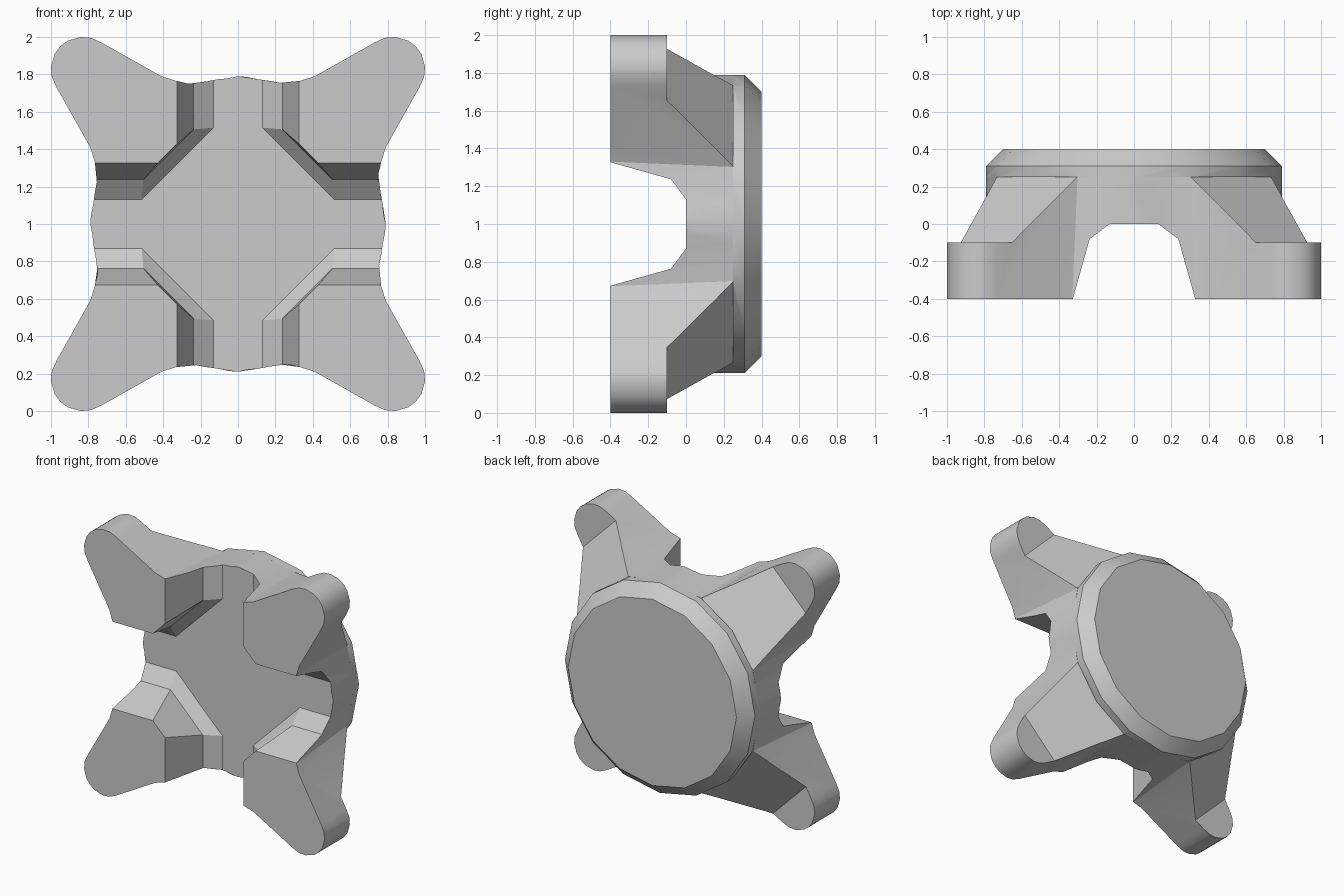
import bpy, bmesh
from math import sin, cos, pi, radians
from mathutils import Matrix

cube = bpy.data.objects.get("Cube")
if cube:
    bpy.data.objects.remove(cube, do_unlink=True)

MID = 1.0  # height of the hub axis

mat = bpy.data.materials.new("light_grey")
mat.use_nodes = True
GREY = (0.6, 0.6, 0.6, 1)
mat.diffuse_color = GREY
mat.node_tree.nodes["Principled BSDF"].inputs["Base Color"].default_value = GREY


def loft(name, rings):
    """Solid through rings, each given as (depth y, list of (x, z) points)."""
    bm = bmesh.new()
    loops = [[bm.verts.new((x, y, z + MID)) for x, z in pts] for y, pts in rings]
    for a, b in zip(loops, loops[1:]):
        for i in range(len(a)):
            j = (i + 1) % len(a)
            bm.faces.new((a[i], a[j], b[j], b[i]))
    bm.faces.new(loops[0])
    bm.faces.new(loops[-1])
    bmesh.ops.recalc_face_normals(bm, faces=bm.faces[:])
    me = bpy.data.meshes.new(name)
    bm.to_mesh(me)
    bm.free()
    me.materials.append(mat)
    ob = bpy.data.objects.new(name, me)
    bpy.context.collection.objects.link(ob)
    return ob


def four_fold(quadrant):
    """Repeat a quarter outline around the hub axis."""
    pts = []
    for k in range(4):
        rot = Matrix.Rotation(k * pi / 2, 2)
        pts += [tuple(rot @ Matrix(((x, 0), (z, 0))).col[0]) for x, z in quadrant]
    return pts


def star(neck):
    """Four-armed outline: neck points, then the straight side and round tip."""
    half = neck + [(.41, .79), (.73, .97), (.785, .995), (.84, 1.0), (.91, .98)]
    return four_fold([(z, x) for x, z in half] + [(.95, .95)] + half[:0:-1])


def cross(w, s):
    """Cross-shaped channel outline with diagonal inner corners."""
    return four_fold([(1.2, w), (s - w, w), (w, s - w), (w, 1.2)])


def circle(r):
    return [(r * cos(i * pi / 8), r * sin(i * pi / 8)) for i in range(16)]


def boolean(target, tool, operation):
    mod = target.modifiers.new("bool", 'BOOLEAN')
    mod.operation = operation
    mod.solver = 'EXACT'
    mod.object = tool
    bpy.context.view_layer.objects.active = target
    bpy.ops.object.modifier_apply(modifier=mod.name)
    bpy.data.objects.remove(tool, do_unlink=True)


# Four-armed body, neck blending to the round back
body = loft("four_arm_body", [
    (-.4, star([(0, .79), (.12, .78), (.25, .76), (.33, .765)])),
    (.25, star([(0, .79), (.1, .77), (.2, .75), (.302, .732)])),
])

# Sloped backs of the arms, leaving a flat pad at each tip
for k in range(4):
    rot = Matrix.Rotation(pi / 4 + k * pi / 2, 2)

    def bar(r0, r1):
        return [tuple(rot @ Matrix(((x, 0), (z, 0))).col[0])
                for x, z in ((r0, -.7), (r1, -.7), (r1, .7), (r0, .7))]

    ramp = loft("ramp_cutter", [(-.1, bar(1.117, 1.7)), (.25, bar(.735, 1.7)),
                                (.32, bar(.659, 1.7))])
    boolean(body, ramp, 'DIFFERENCE')

# Cross-shaped channel in the front
channel = loft("channel_cutter", [
    (-.5, cross(.357, .759)),
    (-.4, cross(.327, .755)),
    (-.08, cross(.237, .743)),
    (0, cross(.13, .645)),
])
boolean(body, channel, 'DIFFERENCE')

# Chamfered round back plate
plate = loft("back_plate", [(.25, circle(.79)), (.31, circle(.79)), (.4, circle(.7))])
boolean(body, plate, 'UNION')

bpy.ops.object.select_all(action='DESELECT')
body.select_set(True)
bpy.context.view_layer.objects.active = body
bpy.ops.object.shade_smooth_by_angle(angle=radians(25))
